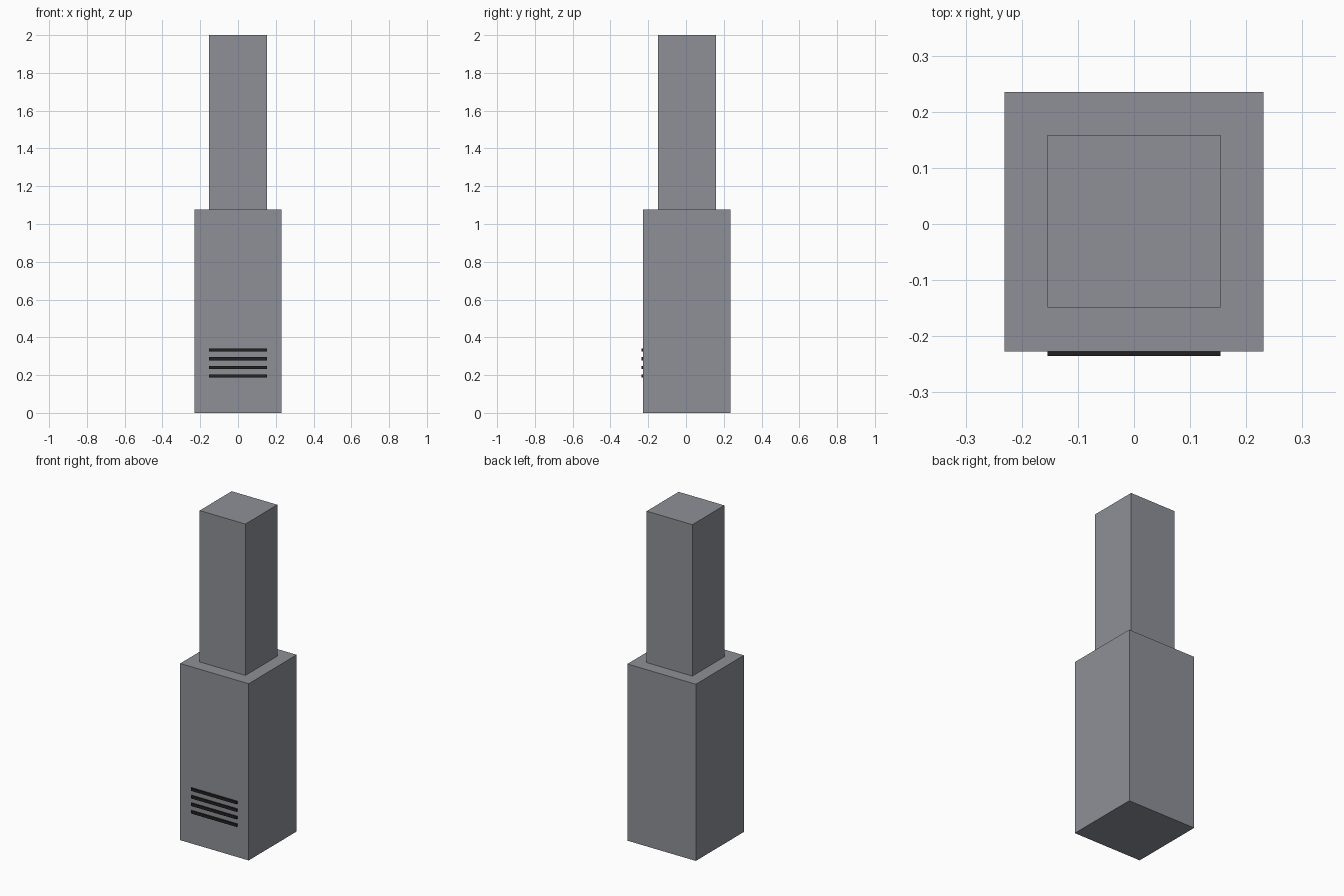
import bpy

cube = bpy.data.objects.get("Cube")
if cube:
    bpy.data.objects.remove(cube, do_unlink=True)


def make_material(name, color):
    mat = bpy.data.materials.new(name)
    mat.use_nodes = True
    mat.diffuse_color = (*color, 1)
    mat.node_tree.nodes["Principled BSDF"].inputs["Base Color"].default_value = (*color, 1)
    return mat


def box(name, size, center, mat):
    bpy.ops.mesh.primitive_cube_add(size=1, location=center)
    obj = bpy.context.object
    obj.name = name
    obj.scale = size
    bpy.ops.object.transform_apply(location=False, rotation=False, scale=True)
    obj.data.materials.append(mat)
    return obj


grey = make_material("steel grey", (0.27, 0.28, 0.31))
black = make_material("vent black", (0.016, 0.014, 0.015))

BODY_Y = 0.004
BASE_W, BASE_H = 0.462, 1.077
DUCT_W, TOP = 0.308, 2.0

# Wide lower cabinet and narrow upper duct
box("cabinet", (BASE_W, BASE_W, BASE_H), (0, BODY_Y, BASE_H / 2), grey)
box("upper_duct", (DUCT_W, DUCT_W, TOP - BASE_H), (0, BODY_Y + 0.001, (TOP + BASE_H) / 2), grey)

# Vent slats on the front, sitting just proud of the cabinet
front = BODY_Y - BASE_W / 2
for i in range(4):
    box(f"vent_slat_{i + 1}", (DUCT_W, 0.008, 0.017), (0, front - 0.004, 0.195 + i * 0.046), black)
